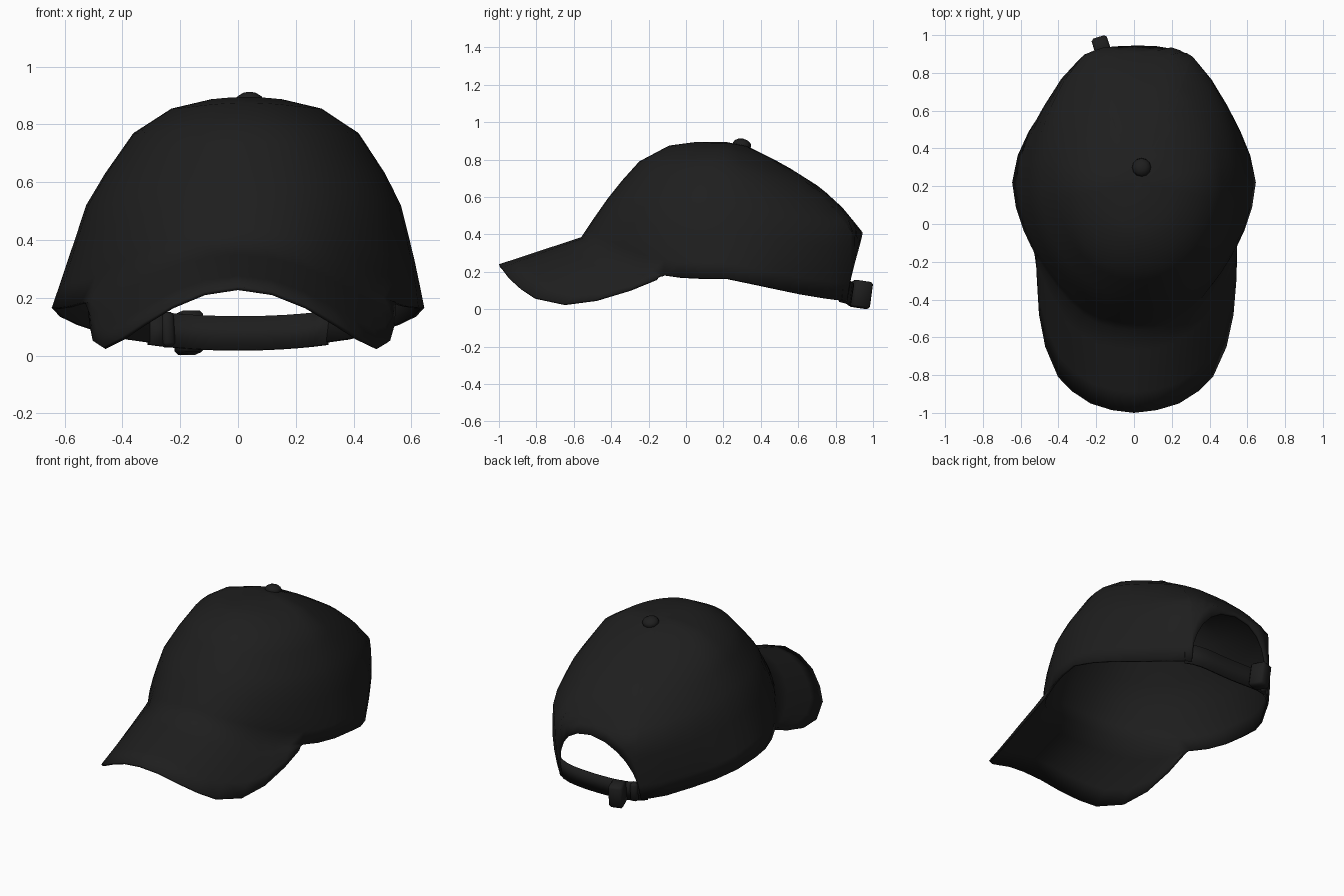
import bpy
import bmesh
import math
from mathutils import Vector

if "Cube" in bpy.data.objects:
    bpy.data.objects.remove(bpy.data.objects["Cube"], do_unlink=True)

black = bpy.data.materials.new("black_cloth")
black.use_nodes = True
COLOUR = (0.013, 0.013, 0.013, 1)
black.diffuse_color = COLOUR
black.node_tree.nodes["Principled BSDF"].inputs["Base Color"].default_value = COLOUR

CENTRE_Y = 0.22
OPENING = 24      # half angle of the rear opening, in degrees
BRIM_STEP = 7.25  # angle between brim columns, in degrees

# Crown outlines from the apex to the rim: distance from the axis, height
FRONT = [(0, .893), (.16, .895), (.31, .875), (.47, .79),
         (.56, .69), (.64, .59), (.71, .49), (.78, .385)]
SIDE = [(0, .893), (.12, .888), (.26, .855), (.39, .77),
        (.485, .63), (.545, .52), (.60, .33), (.645, .165)]
BACK = [(0, .893), (.11, .87), (.31, .77), (.50, .65),
        (.62, .54), (.725, .41), (.70, .22), (.67, .03)]
LAST = len(SIDE) - 1


def sample(profile, t):
    """Point on an outline, t running from 0 at the apex to 1 at the rim."""
    i = min(int(t * LAST), LAST - 1)
    f = t * LAST - i
    (r0, z0), (r1, z1) = profile[i], profile[i + 1]
    return r0 + (r1 - r0) * f, z0 + (z1 - z0) * f


def crown_point(degrees, t, scale=1):
    """Point on the crown; angle 0 is the back and 180 the front."""
    a = math.radians(degrees)
    c, s = math.cos(a), math.sin(a)
    re, ze = sample(BACK if c > 0 else FRONT, t)
    rs, zs = sample(SIDE, t)
    # Round dome above, straighter flanks at the rim, blunt back
    n = 2.1 - 0.42 * t ** 6 + (2.5 if c > 0 else 0.5) * c ** 10 * t * t
    r = 0
    if t > 0:
        r = scale * (abs(c / re) ** n + abs(s / rs) ** n) ** (-1 / n)
    z = zs + (ze - zs) * abs(c) ** (1 if c > 0 else 4)
    lean = 0.03 * (1 - t ** 3)
    return Vector((r * s + lean, CENTRE_Y + r * c, z))


def finish(name, bm, angle=40, thickness=0, offset=-1):
    bmesh.ops.remove_doubles(bm, verts=bm.verts, dist=0.0001)
    bmesh.ops.recalc_face_normals(bm, faces=bm.faces)
    mesh = bpy.data.meshes.new(name)
    bm.to_mesh(mesh)
    bm.free()
    mesh.materials.append(black)
    obj = bpy.data.objects.new(name, mesh)
    bpy.context.collection.objects.link(obj)
    if thickness:
        mod = obj.modifiers.new("thickness", "SOLIDIFY")
        mod.thickness = thickness
        mod.offset = offset
    bpy.ops.object.select_all(action="DESELECT")
    obj.select_set(True)
    bpy.context.view_layer.objects.active = obj
    bpy.ops.object.shade_smooth_by_angle(angle=math.radians(angle))
    return obj


def loft(bm, columns, closed=False):
    """Skin a list of point columns with quads."""
    grid = [[bm.verts.new(p) for p in col] for col in columns]
    pairs = list(zip(grid, grid[1:]))
    if closed:
        pairs.append((grid[-1], grid[0]))
    for a, b in pairs:
        for j in range(len(a) - 1):
            bm.faces.new((a[j], b[j], b[j + 1], a[j + 1]))


# Crown, its rim rising in an arch over the rear opening
cap = bmesh.new()
half = [0, 8, 14, 18, 21, 23, OPENING, 36, 50, 64, 77, 90, 102, 113]
half += [180 - BRIM_STEP * i for i in range(8, -1, -1)]
angles = half + [-a for a in reversed(half[1:-1])]
STEPS = LAST * 2
columns = []
for a in angles:
    end = 1
    if abs(a) < OPENING:
        end = 1 - 2 / LAST * math.sqrt(1 - (a / OPENING) ** 2)
    columns.append([crown_point(a, end * j / STEPS) for j in range(STEPS + 1)])
loft(cap, columns, closed=True)

# Curved brim, welded to the crown rim and running out to its drooping edge
EDGE = [(0, -1, .24), (.12, -.985, .222), (.235, -.95, .175), (.335, -.885, .115),
        (.41, -.81, .065), (.48, -.65, .03), (.515, -.48, .052), (.528, -.3, .105),
        (.53, -.16, .16)]
columns = []
for k in range(-8, 9):
    i = abs(k)
    x, y, z = EDGE[i]
    outer = Vector((math.copysign(x, k) + .002 * i, y, z))
    inner = crown_point(180 - BRIM_STEP * k, 1)
    column = [inner.lerp(outer, j / 4) for j in range(5)]
    for j, p in enumerate(column):
        p.z += .0015 * i * math.sin(math.pi * j / 4)
    columns.append(column)
loft(cap, columns)
finish("crown_and_brim", cap, 60, 0.014)

# Strap across the rear opening, tucked inside the crown
columns = []
for i in range(13):
    f = i / 6 - 1
    low = crown_point(27 * f, 1, 0.975)
    high = crown_point(27 * f, 0.91, 0.975)
    lift = 0.02 * f * f
    columns.append([Vector((low.x, low.y, .018 + lift)),
                    Vector((high.x, high.y, .135 + lift))])
strap = bmesh.new()
loft(strap, columns)
finish("strap", strap, 40, 0.016, 0)


# Buckle and strap keeper
def block(name, x, y, z, size, turn):
    bm = bmesh.new()
    bmesh.ops.create_cube(bm, size=1)
    bmesh.ops.scale(bm, vec=size, verts=bm.verts)
    bmesh.ops.bevel(bm, geom=bm.edges, offset=0.012, segments=1, affect="EDGES")
    obj = finish(name, bm, 50)
    obj.location = (x, y, z)
    obj.rotation_euler = (math.radians(-8), 0, math.radians(turn))


block("buckle", -.17, .935, .079, (.085, .10, .145), 18)
block("strap_keeper", -.245, .87, .09, (.045, .05, .12), 20)

# Top button
bm = bmesh.new()
bmesh.ops.create_uvsphere(bm, u_segments=12, v_segments=6, radius=0.05)
bmesh.ops.scale(bm, vec=(1, 1, .64), verts=bm.verts)
button = finish("top_button", bm, 60)
button.location = (.04, .30, .88)
button.rotation_euler.x = math.radians(-12)
